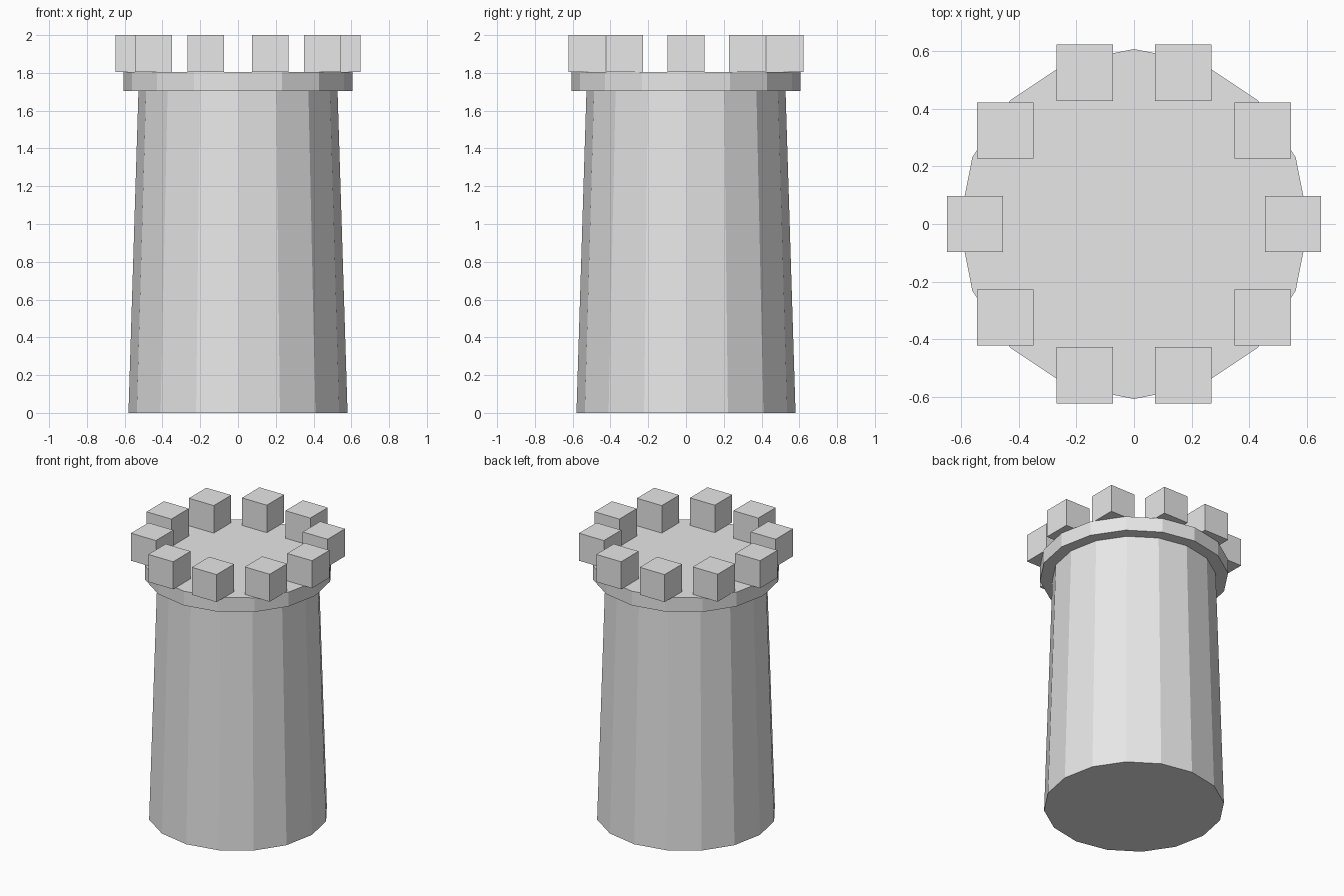
import bpy
import math

default_cube = bpy.data.objects.get("Cube")
if default_cube:
    bpy.data.objects.remove(default_cube, do_unlink=True)

stone = bpy.data.materials.new("light grey stone")
stone.use_nodes = True
GREY = (0.8, 0.8, 0.8, 1)
stone.diffuse_color = GREY
stone.node_tree.nodes["Principled BSDF"].inputs["Base Color"].default_value = GREY

SIDES = 16
MERLONS = 10
CAP_BOTTOM, CAP_TOP, TOP = 1.704, 1.805, 2.0


def finish(name):
    obj = bpy.context.object
    obj.name = name
    obj.data.materials.append(stone)
    return obj


def drum(name, r_bottom, r_top, z0, z1):
    """Faceted drum with a corner on each axis."""
    bpy.ops.mesh.primitive_cone_add(vertices=SIDES, radius1=r_bottom, radius2=r_top,
                                    depth=z1 - z0, location=(0, 0, (z0 + z1) / 2))
    return finish(name)


# Tapered tower and the overhanging cap
drum("tower_body", 0.58, 0.527, 0, CAP_BOTTOM)
drum("tower_cap", 0.607, 0.607, CAP_BOTTOM, CAP_TOP)

# Ring of axis-aligned merlons
size = TOP - CAP_TOP
ring = 0.552
for i in range(MERLONS):
    a = math.tau * i / MERLONS
    bpy.ops.mesh.primitive_cube_add(
        size=size, location=(ring * math.cos(a), ring * math.sin(a), CAP_TOP + size / 2))
    finish(f"merlon_{i + 1}")
